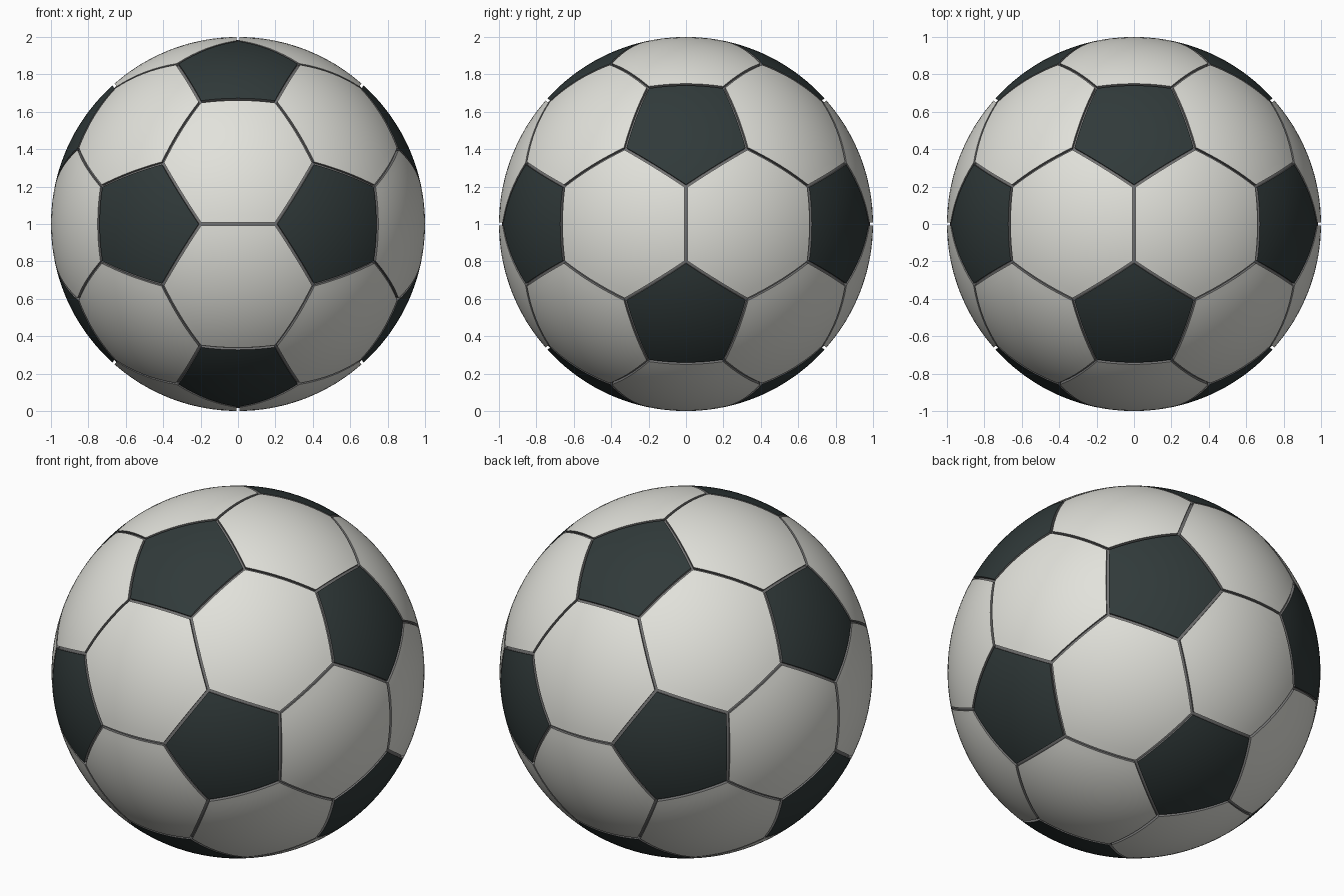
import bpy
import bmesh
import math
from mathutils import Vector

default = bpy.data.objects.get("Cube")
if default:
    bpy.data.objects.remove(default, do_unlink=True)

RADIUS = 1.0
CENTRE = Vector((0, 0, 1))
HALF_SEAM = 0.008
CUTS = 7


def material(name, colour):
    mat = bpy.data.materials.new(name)
    mat.use_nodes = True
    mat.diffuse_color = (*colour, 1)
    bsdf = next(n for n in mat.node_tree.nodes if n.type == 'BSDF_PRINCIPLED')
    bsdf.inputs["Base Color"].default_value = (*colour, 1)
    bsdf.inputs["Roughness"].default_value = 0.6
    return mat


white = material("white leather", (0.76, 0.76, 0.71))
black = material("black leather", (0.03, 0.042, 0.042))
grey = material("grey seam", (0.17, 0.17, 0.17))


def smooth(obj):
    bpy.ops.object.select_all(action='DESELECT')
    obj.select_set(True)
    bpy.context.view_layer.objects.active = obj
    bpy.ops.object.shade_smooth_by_angle(angle=math.radians(30))


def add_panel(bm, corners):
    """Domed panel over a flat polygon, with a seam wall around its rim."""
    mid = sum(corners, Vector()) / len(corners)
    axis = mid.normalized()
    u = (corners[0] - mid).normalized()
    v = axis.cross(u)
    corners = sorted(corners, key=lambda p: math.atan2((p - mid).dot(v), (p - mid).dot(u)))

    # Pull the polygon in by half a seam width
    apothem = ((corners[0] + corners[1]) / 2 - mid).length
    shrink = 1 - HALF_SEAM / apothem
    part = bmesh.new()
    hub = part.verts.new(mid)
    rim = [part.verts.new(mid + (p - mid) * shrink) for p in corners]
    for i, a in enumerate(rim):
        part.faces.new((hub, a, rim[(i + 1) % len(rim)]))

    # Refine and push out onto the ball
    bmesh.ops.subdivide_edges(part, edges=part.edges[:], cuts=CUTS, use_grid_fill=True)
    for vert in part.verts:
        vert.co = vert.co.normalized() * RADIUS

    # Rim wall going down into the seam
    border = [e for e in part.edges if e.is_boundary]
    new = bmesh.ops.extrude_edge_only(part, edges=border)["geom"]
    for item in new:
        if isinstance(item, bmesh.types.BMVert):
            item.co *= 0.97
        elif isinstance(item, bmesh.types.BMFace):
            item.material_index = 1
    bmesh.ops.recalc_face_normals(part, faces=part.faces[:])
    part.normal_update()
    if sum(f.normal.dot(axis) * f.calc_area() for f in part.faces) < 0:
        bmesh.ops.reverse_faces(part, faces=part.faces[:])

    # Join into the shared mesh
    mesh = bpy.data.meshes.new("panel")
    part.to_mesh(mesh)
    part.free()
    bm.from_mesh(mesh)
    bpy.data.meshes.remove(mesh)


def build_panels(name, mat, outlines):
    bm = bmesh.new()
    for outline in outlines:
        add_panel(bm, outline)
    mesh = bpy.data.meshes.new(name)
    bm.to_mesh(mesh)
    bm.free()
    mesh.materials.append(mat)
    mesh.materials.append(grey)
    obj = bpy.data.objects.new(name, mesh)
    obj.location = CENTRE
    bpy.context.collection.objects.link(obj)
    smooth(obj)


# Twelve icosahedron points are the centres of the dark panels
PHI = (1 + math.sqrt(5)) / 2
points = []
for a in (-1, 1):
    for b in (-PHI, PHI):
        points += [Vector((a, b, 0)), Vector((0, a, b)), Vector((b, 0, a))]


def touching(p, q):
    return abs((p - q).length - 2) < 0.01


def third(p, q):
    return ((2 * p + q) / 3).normalized()


pentagons = [[third(p, q) for q in points if touching(p, q)] for p in points]
hexagons = []
for i, p in enumerate(points):
    for j in range(i + 1, 12):
        for k in range(j + 1, 12):
            q, r = points[j], points[k]
            if touching(p, q) and touching(q, r) and touching(p, r):
                hexagons.append([third(s, t) for s in (p, q, r) for t in (p, q, r) if s is not t])

build_panels("black_panels", black, pentagons)
build_panels("white_panels", white, hexagons)

# Core sphere that shows as the floor of the seams
bpy.ops.mesh.primitive_ico_sphere_add(subdivisions=5, radius=0.984, location=CENTRE)
core = bpy.context.object
core.name = "seam_core"
core.data.materials.append(grey)
smooth(core)
